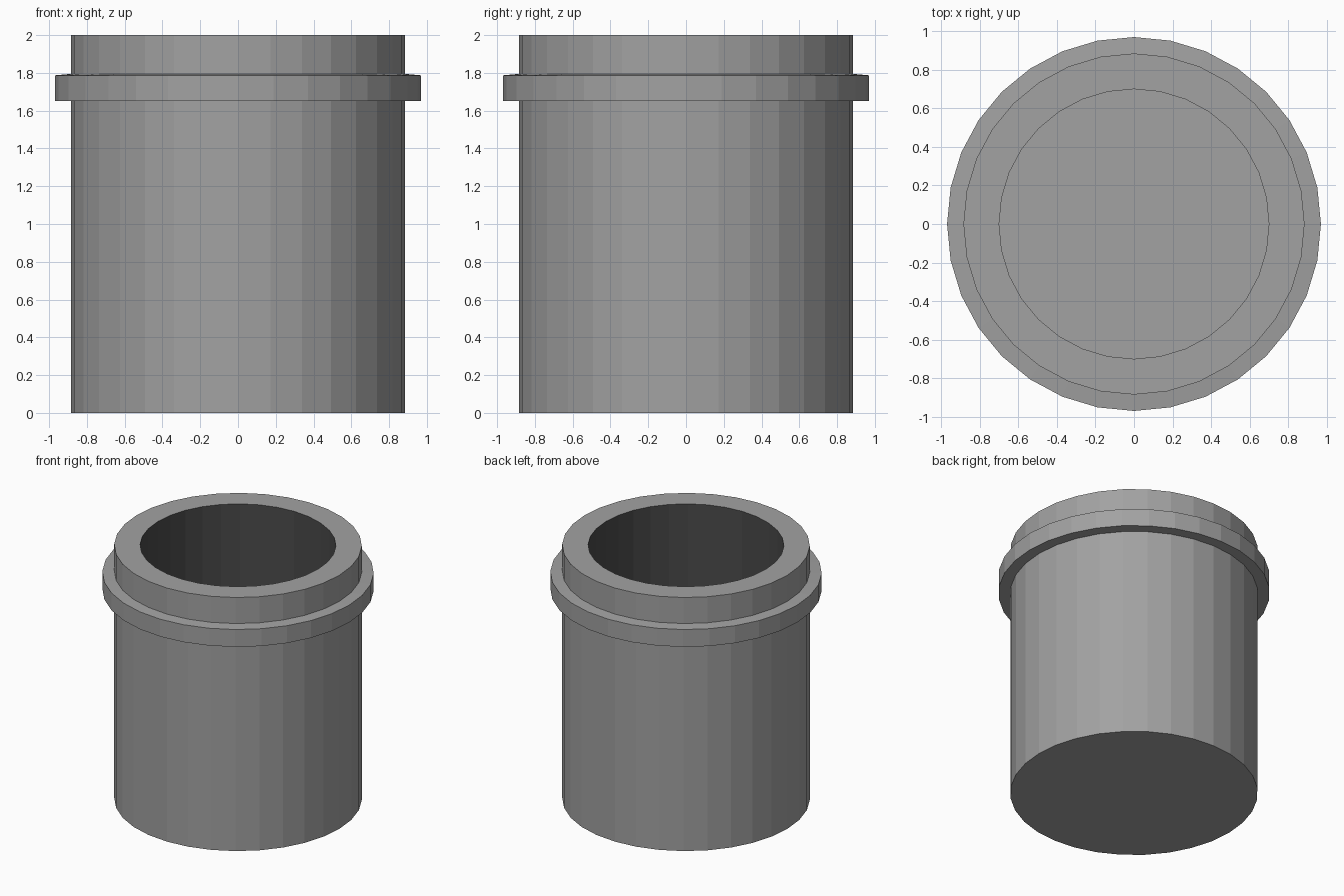
import bpy, bmesh, math

if "Cube" in bpy.data.objects:
    bpy.data.objects.remove(bpy.data.objects["Cube"])

SIDES = 32


def material(name, value):
    m = bpy.data.materials.new(name)
    m.diffuse_color = (value, value, value, 1)
    m.use_nodes = True
    m.node_tree.nodes["Principled BSDF"].inputs["Base Color"].default_value = m.diffuse_color
    return m


grey = material("mid grey", 0.36)
dark = material("dark grey lining", 0.07)


def lathe(name, profile, closed=False, inner=None):
    """Turn (radius, z) points round the z axis; inner = dark lining radius."""
    bm = bmesh.new()
    rings = [[bm.verts.new((r * math.cos(2 * math.pi * i / SIDES),
                            r * math.sin(2 * math.pi * i / SIDES), z))
              for i in range(SIDES)] for r, z in profile]
    pairs = list(zip(rings, rings[1:]))
    if closed:
        pairs.append((rings[-1], rings[0]))
    for a, b in pairs:
        for i in range(SIDES):
            j = (i + 1) % SIDES
            bm.faces.new((a[i], a[j], b[j], b[i]))
    if not closed:
        bm.faces.new(rings[0])
        bm.faces.new(rings[-1])
    bmesh.ops.recalc_face_normals(bm, faces=bm.faces)
    # lining: upright faces on the inner radius
    for f in bm.faces:
        if inner and all(math.hypot(v.co.x, v.co.y) < inner + 0.01 for v in f.verts) \
                and abs(f.normal.z) < 0.5:
            f.material_index = 1
    mesh = bpy.data.meshes.new(name)
    bm.to_mesh(mesh)
    bm.free()
    mesh.materials.append(grey)
    mesh.materials.append(dark)
    ob = bpy.data.objects.new(name, mesh)
    bpy.context.collection.objects.link(ob)
    return ob


# Hollow body with a closed base and dark inner wall
lathe("container_body",
      [(0.885, 0), (0.885, 2.0), (0.70, 2.0), (0.70, 0.10)], inner=0.70)

# Collar below the mouth
lathe("collar_ring",
      [(0.88, 1.65), (0.97, 1.65), (0.97, 1.787), (0.88, 1.795)], closed=True)
